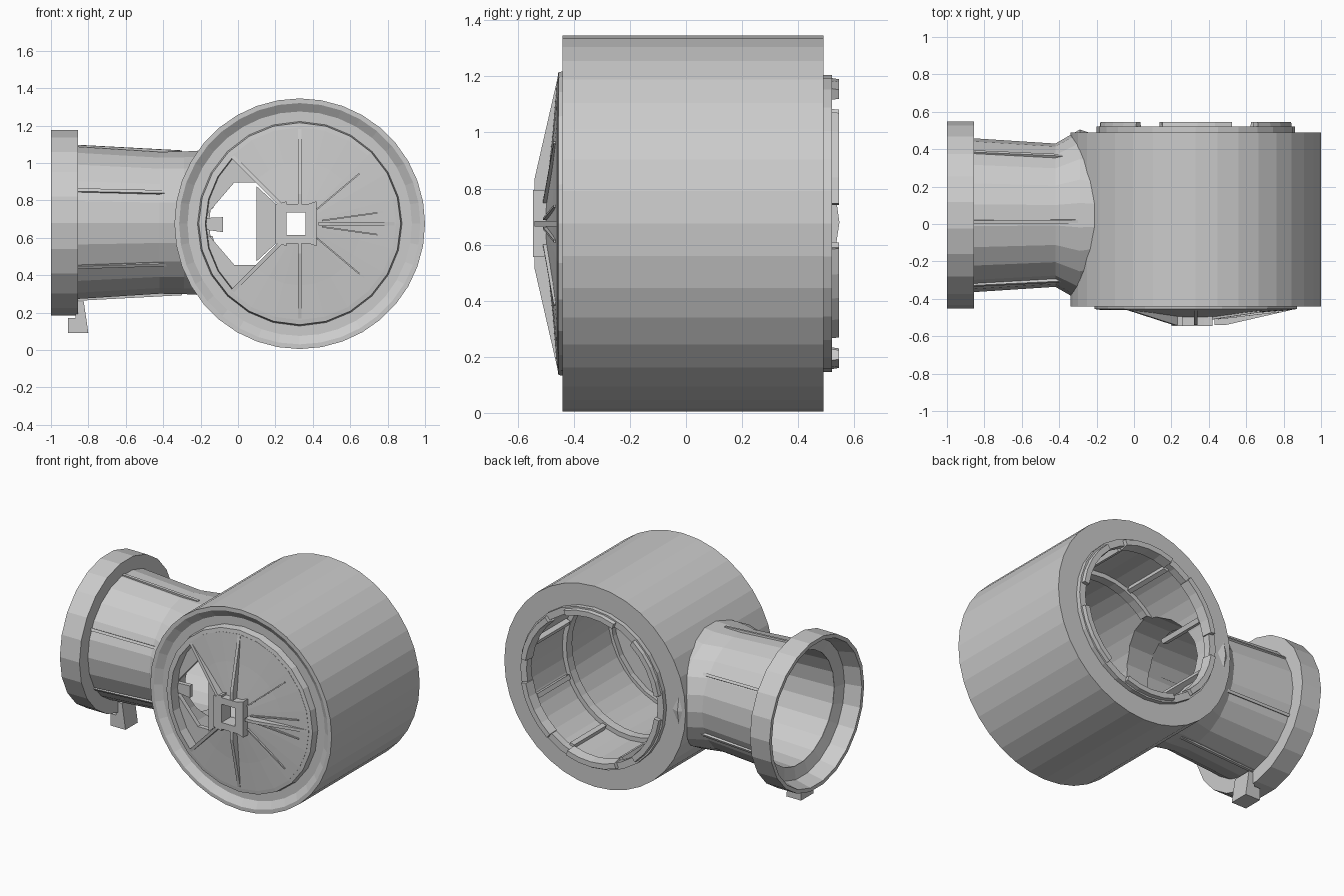
import bpy, bmesh, math

if "Cube" in bpy.data.objects:
    bpy.data.objects.remove(bpy.data.objects["Cube"])

CX, CZ = 0.33, 0.675      # drum axis (along y)
NY, NZ = 0.047, 0.68      # neck axis (along x)


def make(name, verts, faces):
    me = bpy.data.meshes.new(name)
    me.from_pydata(verts, [], faces)
    bm = bmesh.new()
    bm.from_mesh(me)
    bmesh.ops.recalc_face_normals(bm, faces=bm.faces)
    bm.to_mesh(me)
    bm.free()
    ob = bpy.data.objects.new(name, me)
    bpy.context.collection.objects.link(ob)
    return ob


def lathe(name, pts, axis, n, a0=0, a1=360, loop=True):
    """Revolve (along, radius[, y stretch]) points around the drum or neck axis."""
    full = a1 - a0 == 360
    rows, m = (n if full else n + 1), len(pts)
    verts, faces = [], []
    for i in range(rows):
        a = math.radians(a0 + (a1 - a0) * i / n)
        for p in pts:
            t, r, s = p if len(p) == 3 else (*p, 1)
            c, d = r * s * math.cos(a), r * math.sin(a)
            verts.append((CX + c, t, CZ + d) if axis == 'Y' else (t, NY + c, NZ + d))
    for i in range(n):
        k = (i + 1) % rows
        for j in range(m if loop else m - 1):
            l = (j + 1) % m
            faces.append((i * m + j, i * m + l, k * m + l, k * m + j))
    if loop and not full:
        faces += [tuple(range(m)), tuple(range(n * m, n * m + m))]
    return make(name, verts, faces)


def prism(name, poly, base, u, v, w, depth):
    """Extrude a 2D polygon (in axes u, v) along w, centred on base."""
    vs = []
    for s in (-0.5, 0.5):
        vs += [tuple(base[k] + p * u[k] + q * v[k] + s * depth * w[k] for k in range(3))
               for p, q in poly]
    n = len(poly)
    fs = [tuple(range(n)), tuple(range(n, 2 * n))]
    fs += [(i, (i + 1) % n, n + (i + 1) % n, n + i) for i in range(n)]
    return make(name, vs, fs)


X, Y, Z = (1, 0, 0), (0, 1, 0), (0, 0, 1)


def radial(name, poly, deg, thick):
    """Fin on the drum axis; polygon is (radius, y)."""
    a = math.radians(deg)
    c, s = math.cos(a), math.sin(a)
    return prism(name, poly, (CX, 0, CZ), (c, 0, s), Y, (-s, 0, c), thick)


# drum shell with inner ledge, opened towards the neck
drum = lathe("drum", [(-.44, .67), (.49, .67), (.49, .5), (.12, .5), (.12, .47),
                      (.06, .47), (.06, .5), (-.41, .52), (-.41, .6), (-.44, .645)], 'Y', 36)
cut = lathe("neck_cutter", [(-.6, 0.001), (-.6, .34), (0, .34), (0, .001)], 'X', 20)
cut.hide_render = True
mod = drum.modifiers.new("opening", 'BOOLEAN')
mod.operation, mod.object, mod.solver = 'DIFFERENCE', cut, 'EXACT'
bpy.context.view_layer.objects.active = drum
bpy.ops.object.modifier_apply(modifier="opening")
bpy.data.objects.remove(cut)

# broken lip around the back opening
lathe("back_lip", [(.47, .53), (.52, .53), (.52, .485), (.47, .485)], 'Y', 28)
for k in range(6):
    lathe(f"lip_tooth_{k}", [(.48, .525), (.545, .515), (.545, .48), (.48, .47)],
          'Y', 4, k * 60 + 8, k * 60 + 50)

# long ribs inside the drum
for k in range(8):
    radial(f"inner_rib_{k}", [(.51, .48), (.465, .48), (.465, .14), (.51, .14)], k * 45 + 22, .03)

# front cover: rim, three-quarter dished plate, hub and fins
lathe("cover_rim", [(-.39, .55), (-.455, .54), (-.46, .505), (-.39, .5)], 'Y', 24)
lathe("cover_plate", [(-.46, .515), (-.475, .33), (-.5, .09), (-.47, .09), (-.44, .33), (-.43, .515)],
      'Y', 18, -135, 135)
for side in (-1, 1):
    prism(f"hub_side_{side}", [(-.03, -.1), (.03, -.12), (.03, .12), (-.03, .1)],
          (CX - .02 + side * .08, -.495, CZ), X, Z, Y, .1)
    prism(f"hub_bar_{side}", [(-.11, -.022), (.09, -.022), (.09, .022), (-.11, .022)],
          (CX - .02, -.495, CZ + side * .083), X, Z, Y, .1)
for deg in (0, 90, -90, 135, -135):
    radial(f"cover_fin_{deg}", [(.1, -.54), (.16, -.54), (.51, -.46), (.1, -.46)], deg, .02)
for deg in (8, -8, 40, -40):
    radial(f"cover_ridge_{deg}", [(.12, -.51), (.45, -.472), (.45, -.46), (.12, -.46)], deg, .008)

# recessed panels framing the window in the open quarter
for side in (-1, 1):
    arc = [(.52 * math.cos(math.radians(d)), side * .52 * math.sin(math.radians(d)))
           for d in (178, 165, 150, 135)]
    poly = [(-.23, side * .22), (-.35, side * .22), (-.5, side * .045), (-.41, side * .035)]
    prism(f"window_panel_{side}", [poly[0], poly[1], poly[2]] + arc, (CX, -.38, CZ), X, Z, Y, .03)
    radial(f"window_wall_{side}", [(.1, -.47), (.51, -.44), (.51, -.37), (.3, -.37), (.1, -.44)],
           side * 135, .015)
prism("window_bridge", [(-.23, .2), (-.11, .09), (-.11, -.09), (-.23, -.2)],
      (CX, -.44, CZ), X, Z, Y, .03)
prism("window_peg", [(-.41, .035), (-.41, -.045), (-.52, -.03), (-.52, .03)],
      (CX, -.38, CZ), X, Z, Y, .03)

# hollow neck, flaring sideways into the drum, with the mouth collar
lathe("neck", [(-.87, .412), (-.42, .383), (-.29, .385, 1.19), (-.2, .39, 1.1),
               (-.2, .345), (-.87, .375)], 'X', 22)
lathe("collar", [(-1, .5), (-.855, .5), (-.855, .385), (-.87, .37), (-.89, .45), (-1, .475)], 'X', 22)

# locking tab below the collar
prism("collar_tab", [(-.91, .09), (-.80, .09), (-.825, .26), (-.87, .26), (-.87, .17), (-.91, .17)],
      (0, .02, 0), X, Z, Y, .13)

# thin raised lines along the neck
for k in range(6):
    a = math.radians(k * 60 + 35)
    c, s = math.cos(a), math.sin(a)
    prism(f"neck_line_{k}", [(-.86, .39), (-.86, .418), (-.3, .388), (-.3, .36)],
          (0, NY, NZ), X, (0, c, s), (0, -s, c), .018)
